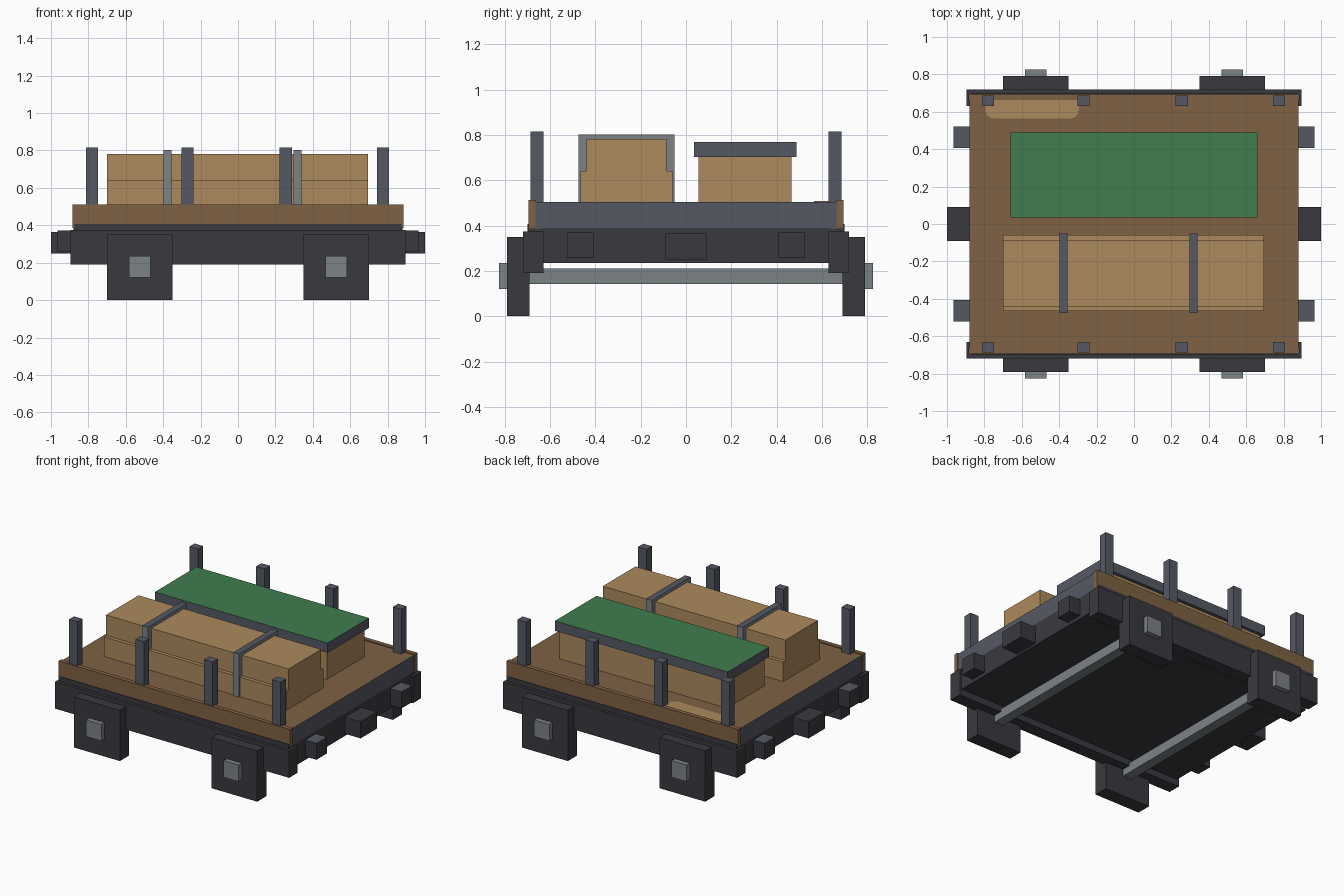
import bpy
import bmesh
from mathutils import Vector

cube = bpy.data.objects.get("Cube")
if cube:
    bpy.data.objects.remove(cube, do_unlink=True)


def material(name, rgb):
    """Flat material from 0-255 sRGB values."""
    lin = [((c / 255 + 0.055) / 1.055) ** 2.4 for c in rgb] + [1.0]
    m = bpy.data.materials.new(name)
    m.use_nodes = True
    m.diffuse_color = lin
    m.node_tree.nodes["Principled BSDF"].inputs["Base Color"].default_value = lin
    return m


IRON = material("dark iron", (58, 57, 63))
SLATE = material("slate steel", (85, 89, 99))
STEEL = material("light steel", (124, 130, 134))
BROWN = material("brown planks", (127, 98, 68))
TAN = material("tan timber", (172, 138, 93))
GREEN = material("green tarp", (64, 126, 78))


def box(name, x, y, z, side, top=None):
    """Box from three (min, max) ranges; top optionally recolours the upper face."""
    bm = bmesh.new()
    bmesh.ops.create_cube(bm, size=1)
    spans = (x, y, z)
    size = Vector([max(s) - min(s) for s in spans])
    centre = Vector([sum(s) / 2 for s in spans])
    for v in bm.verts:
        v.co = Vector([a * b for a, b in zip(v.co, size)]) + centre
    bm.normal_update()
    mesh = bpy.data.meshes.new(name)
    mesh.materials.append(side)
    if top:
        mesh.materials.append(top)
        for f in bm.faces:
            f.material_index = int(f.normal.z > 0.5)
    bm.to_mesh(mesh)
    bm.free()
    obj = bpy.data.objects.new(name, mesh)
    bpy.context.collection.objects.link(obj)
    return obj


def around(c, width):
    return (c - width / 2, c + width / 2)


# Chassis and deck
box("chassis", (-0.88, 0.88), (-0.64, 0.64), (0.235, 0.39), IRON)
box("deck", (-0.88, 0.88), (-0.67, 0.67), (0.385, 0.505), SLATE, BROWN)

for s, side in ((-1, "front"), (1, "back")):
    # Long sills, side boards and the iron strip below them
    box(side + "_sill", (-0.895, 0.895), (s * 0.63, s * 0.72), (0.19, 0.375), IRON)
    box(side + "_board", (-0.885, 0.885), (s * 0.665, s * 0.695), (0.385, 0.512), BROWN)
    box(side + "_strip", (-0.875, 0.875), (s * 0.64, s * 0.699), (0.37, 0.408), IRON)
    # Square wheels with hubs
    for wx in (-0.525, 0.525):
        box(side + "_wheel", around(wx, 0.35), (s * 0.69, s * 0.79), (0, 0.35), IRON)
        box(side + "_hub", around(wx, 0.115), (s * 0.77, s * 0.825), (0.12, 0.235), STEEL)
    # Stake posts
    for px in (-0.78, -0.27, 0.255, 0.775):
        box(side + "_post", around(px, 0.065), (s * 0.63, s * 0.687), (0.49, 0.815), SLATE)

# Axles
for wx in (-0.525, 0.525):
    box("axle", around(wx, 0.07), (-0.78, 0.78), (0.142, 0.21), STEEL)

# Couplers and buffers
for s, end in ((-1, "right"), (1, "left")):
    box(end + "_coupler", (s * 0.86, s * 1.0), (-0.09, 0.09), (0.25, 0.365), IRON)
    for by in (-0.465, 0.465):
        box(end + "_buffer", (s * 0.86, s * 0.965), around(by, 0.115), (0.258, 0.372), IRON, SLATE)

# Strapped front crate
box("front_crate_base", (-0.7, 0.695), (-0.465, -0.06), (0.5, 0.64), TAN)
box("front_crate_top", (-0.7, 0.695), (-0.44, -0.085), (0.64, 0.782), TAN)
for sx in (-0.377, 0.318):
    box("strap_bar", around(sx, 0.045), (-0.475, -0.05), (0.78, 0.803), STEEL, SLATE)
    for y in ((-0.475, -0.44), (-0.085, -0.05)):
        box("strap_leg", around(sx, 0.045), y, (0.5, 0.782), STEEL)

# Covered back crate
box("back_crate", (-0.64, 0.64), (0.055, 0.465), (0.5, 0.705), TAN)
box("crate_cover", (-0.66, 0.66), (0.035, 0.488), (0.702, 0.77), SLATE, GREEN)

# Pale worn patch on the deck with rounded inner corners
patch = box("pale_deck_patch", (-0.795, -0.295), (0.565, 0.664), (0.504, 0.508), TAN)
bm = bmesh.new()
bm.from_mesh(patch.data)
corners = [e for e in bm.edges
           if abs(e.verts[0].co.z - e.verts[1].co.z) > 0.001 and e.verts[0].co.y < 0.6]
bmesh.ops.bevel(bm, geom=corners, offset=0.045, segments=4, profile=0.5, affect='EDGES')
bm.to_mesh(patch.data)
bm.free()
